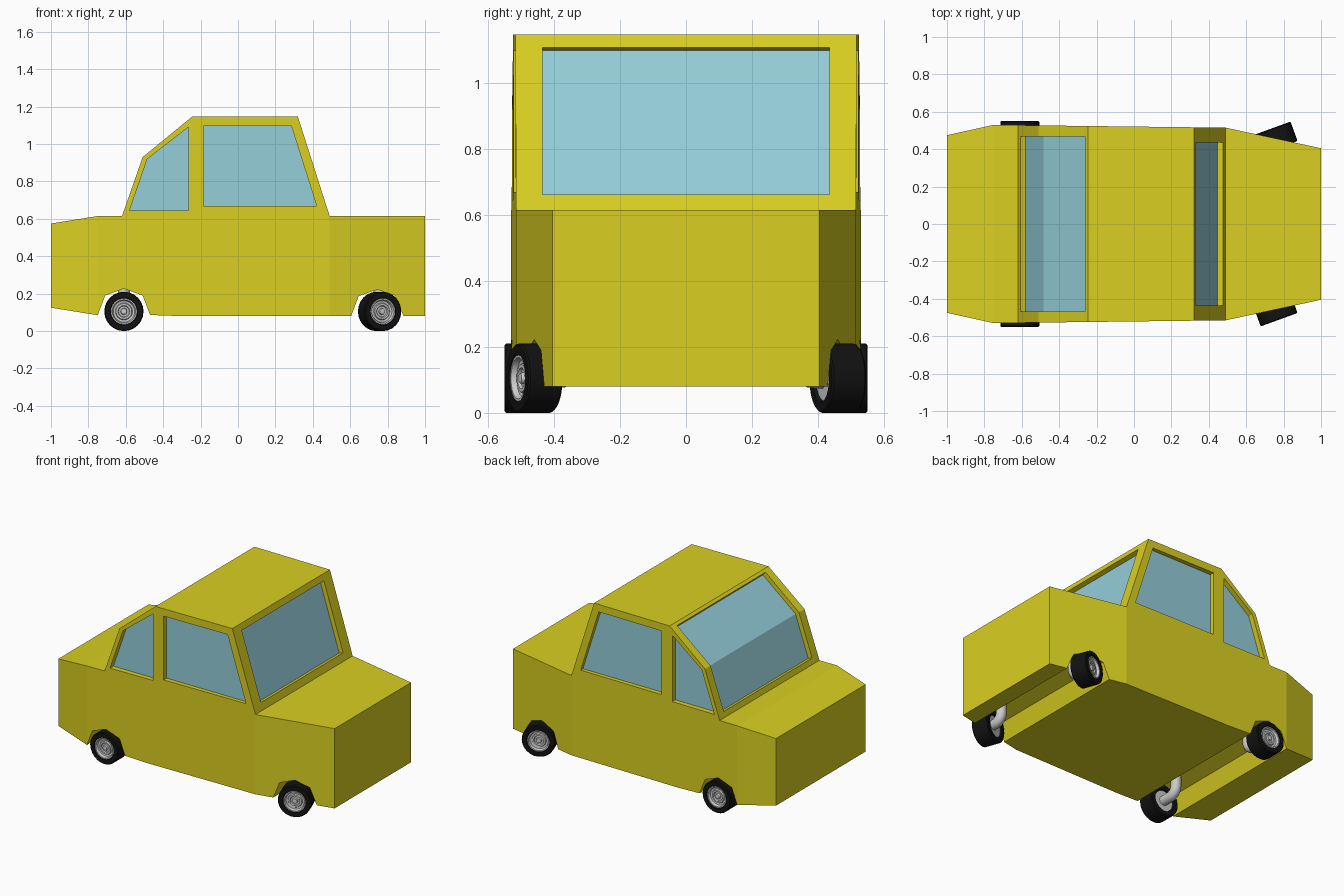
import bpy, bmesh, math
from mathutils import Vector

if "Cube" in bpy.data.objects:
    bpy.data.objects.remove(bpy.data.objects["Cube"])


def material(name, rgb):
    m = bpy.data.materials.new(name)
    m.diffuse_color = (*rgb, 1)
    m.use_nodes = True
    m.node_tree.nodes["Principled BSDF"].inputs["Base Color"].default_value = m.diffuse_color
    return m


YELLOW = material("yellow_paint", (0.70, 0.63, 0.015))
GLASS = material("window_glass", (0.30, 0.62, 0.70))
RUBBER = material("rubber", (0.006, 0.006, 0.006))


def finish(name, bm, mat=None):
    bmesh.ops.recalc_face_normals(bm, faces=bm.faces[:])
    me = bpy.data.meshes.new(name)
    bm.to_mesh(me)
    bm.free()
    ob = bpy.data.objects.new(name, me)
    bpy.context.collection.objects.link(ob)
    if mat:
        me.materials.append(mat)
    return ob


def activate(ob):
    bpy.ops.object.select_all(action='DESELECT')
    ob.select_set(True)
    bpy.context.view_layer.objects.active = ob


def prism(name, pts, lo, hi, axis='Y', mat=None):
    """Extrude an (x,z) profile along Y, or an (x,y) profile along Z."""
    bm = bmesh.new()
    put = (lambda p, h: (p[0], h, p[1])) if axis == 'Y' else (lambda p, h: (p[0], p[1], h))
    a = [bm.verts.new(put(p, lo)) for p in pts]
    b = [bm.verts.new(put(p, hi)) for p in pts]
    bm.faces.new(a)
    bm.faces.new(b)
    n = len(pts)
    for i in range(n):
        j = (i + 1) % n
        bm.faces.new((a[i], a[j], b[j], b[i]))
    return finish(name, bm, mat)


def boolean(ob, cutter, op='DIFFERENCE'):
    activate(ob)
    mod = ob.modifiers.new("cut", 'BOOLEAN')
    mod.operation, mod.solver, mod.object = op, 'EXACT', cutter
    bpy.ops.object.modifier_apply(modifier=mod.name)
    bpy.data.objects.remove(cutter)


def strip(pts, normals, outer, inner):
    """Closed band between two offsets of a polyline."""
    off = lambda d: [(p[0] + n[0] * d, p[1] + n[1] * d) for p, n in zip(pts, normals)]
    return off(outer) + off(inner)[::-1]


def lathe(name, profile, closed, mat=None, steps=24):
    """Spin an (r,y) profile around the Y axis."""
    bm = bmesh.new()
    vs = [bm.verts.new((r, y, 0)) for r, y in profile]
    es = [bm.edges.new(e) for e in zip(vs, vs[1:])]
    if closed:
        es.append(bm.edges.new((vs[-1], vs[0])))
    bmesh.ops.spin(bm, geom=vs + es, cent=(0, 0, 0), axis=(0, 1, 0),
                   angle=math.tau, steps=steps)
    bmesh.ops.remove_doubles(bm, verts=bm.verts[:], dist=1e-5)
    ob = finish(name, bm, mat)
    activate(ob)
    bpy.ops.object.shade_smooth_by_angle(angle=math.radians(35))
    return ob


# Body: side silhouette with wheel arches, intersected with the plan outline
side = [(-1, .575), (-.75, .615), (-.62, .615), (-.51, .93), (-.245, 1.147),
        (.32, 1.147), (.49, .615), (1, .615), (1, .08), (.885, .08), (.84, .19),
        (.745, .222), (.645, .187), (.605, .08), (-.3, .08), (-.47, .086),
        (-.51, .19), (-.61, .227), (-.71, .19), (-.75, .085), (-1, .125)]
half = [(-1, .475), (-.75, .53), (.49, .515), (1, .405)]
plan = half + [(x, -y) for x, y in half[::-1]]
body = prism("body", side, -.7, .7, mat=YELLOW)
boolean(body, prism("plan_cutter", plan, -.2, 1.5, 'Z'), 'INTERSECT')

# Side windows: recessed pockets with glass
side_windows = {
    "front_side_glass": [(-.58, .645), (-.485, .92), (-.265, 1.09), (-.265, .645)],
    "rear_side_glass": [(-.185, .67), (-.185, 1.097), (.285, 1.097), (.42, .67)]}
for name, pts in side_windows.items():
    for s in (-1, 1):
        boolean(body, prism("window_cutter", pts, s * .488, s * .65))
        prism(name, pts, s * .482, s * .492, mat=GLASS)

# Bent windscreen and sloping back window
end_windows = {
    "windscreen_glass": ([(-.608, .65), (-.51, .93), (-.262, 1.133)],
                         [(-.944, .33), (-.85, .598), (-.63, .776)], .468),
    "back_glass": ([(.333, 1.107), (.475, .662)], [(.952, .305)] * 2, .435)}
for name, (pts, nrm, w) in end_windows.items():
    boolean(body, prism("window_cutter", strip(pts, nrm, .05, -.034), -w, w))
    prism(name, strip(pts, nrm, -.03, -.04), -w, w, mat=GLASS)

# Wheels: tyre, stepped rim and bent suspension arm
tyre_profile = [(.068, .045), (.073, .055), (.1, .055), (.105, .05),
                (.105, -.05), (.1, -.055), (.073, -.055), (.068, -.045)]
rim_profile = [(0, -.045), (.07, -.045), (.07, .052), (.063, .052), (.057, .036),
               (.046, .034), (.042, .042), (.032, .042), (.028, .034),
               (.018, .034), (.015, .046), (0, .048)]
for pos, x, y, steer in (("fixed", -.61, .495, 0), ("steered", .757, .46, 20)):
    for s in (-1, 1):
        turn = math.radians(steer) + (math.pi if s < 0 else 0)
        for ob in (lathe(pos + "_tyre", tyre_profile, True, RUBBER),
                   lathe(pos + "_rim", rim_profile, False)):
            ob.location = (x, s * y, .105)
            ob.rotation_euler.z = turn
        # arm runs inwards, then bends up into the arch
        cu = bpy.data.curves.new(pos + "_arm", 'CURVE')
        cu.dimensions, cu.bevel_depth, cu.bevel_resolution = '3D', .032, 3
        cu.use_fill_caps = True
        arc = [math.radians(a) for a in range(0, 91, 15)]
        path = [(y - .04, .105)] + [(.39 - .055 * math.sin(a), .16 - .055 * math.cos(a))
                                    for a in arc] + [(.335, .26)]
        sp = cu.splines.new('POLY')
        sp.points.add(len(path) - 1)
        for p, (py, pz) in zip(sp.points, path):
            p.co = (x, s * py, pz, 1)
        sp.use_smooth = True
        bpy.context.collection.objects.link(bpy.data.objects.new(pos + "_arm", cu))
